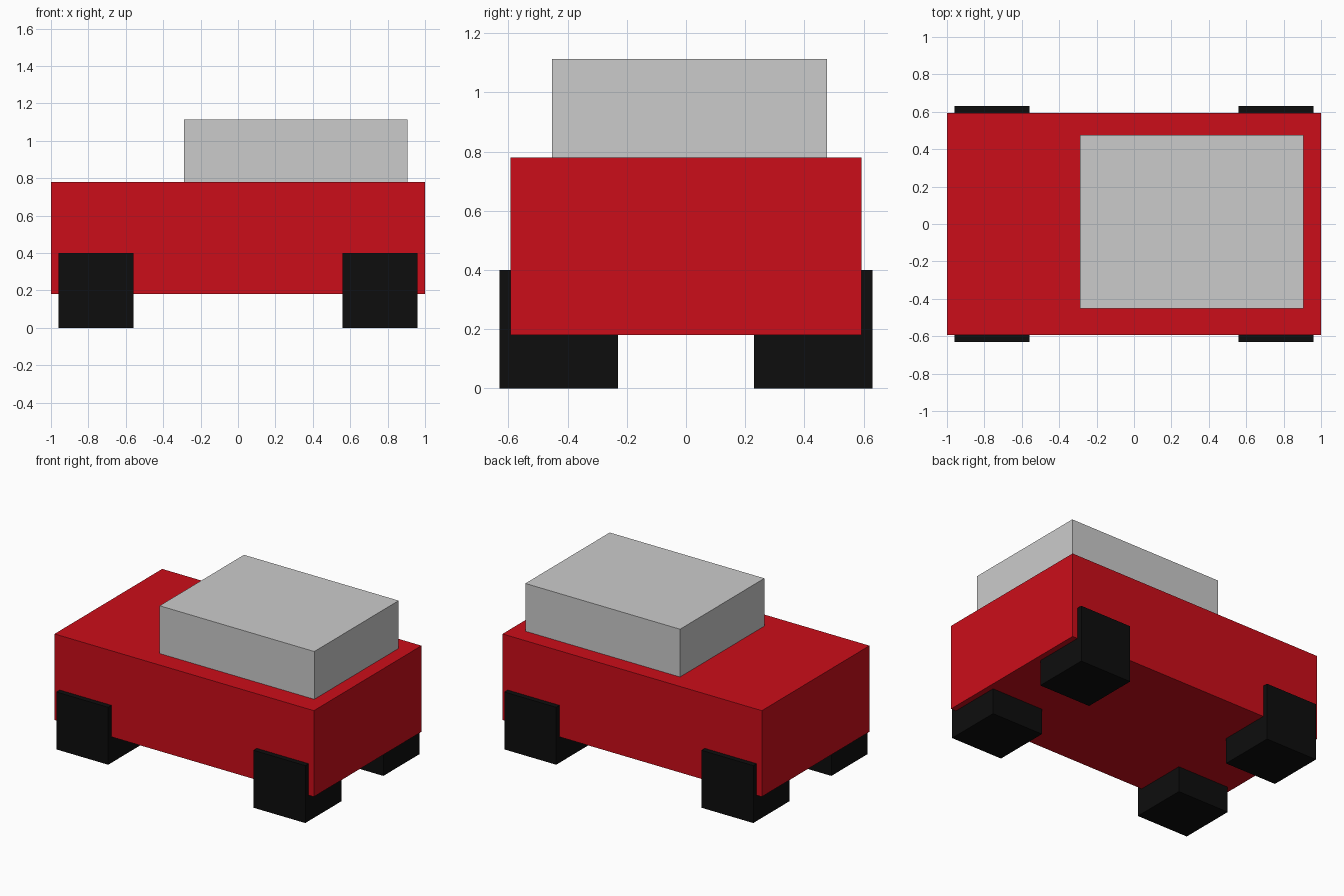
import bpy

if "Cube" in bpy.data.objects:
    bpy.data.objects.remove(bpy.data.objects["Cube"])


def material(name, rgb):
    mat = bpy.data.materials.new(name)
    mat.diffuse_color = (*rgb, 1)
    mat.use_nodes = True
    mat.node_tree.nodes["Principled BSDF"].inputs["Base Color"].default_value = mat.diffuse_color
    return mat


def box(name, low, high, mat=None):
    """Axis-aligned box between two corners."""
    centre = [(a + b) / 2 for a, b in zip(low, high)]
    bpy.ops.mesh.primitive_cube_add(size=1, location=centre)
    obj = bpy.context.object
    obj.name = name
    obj.scale = [b - a for a, b in zip(low, high)]
    bpy.ops.object.transform_apply(location=False, rotation=False, scale=True)
    if mat:
        obj.data.materials.append(mat)
    return obj


red = material("red_paint", (0.6, 0.004, 0.01))
black = material("black_rubber", (0.004, 0.004, 0.004))

# Car body and the slightly off-centre cabin on top
box("body", (-1, -0.593, 0.18), (1, 0.593, 0.78), red)
box("cabin", (-0.288, -0.452, 0.77), (0.905, 0.477, 1.113))

# Four block wheels, partly sunk into the body
WHEEL = 0.4
for x, end in ((-0.76, "left"), (0.76, "right")):
    for y, side in ((-0.43, "front"), (0.43, "back")):
        h = WHEEL / 2
        box(f"wheel_{side}_{end}", (x - h, y - h, 0), (x + h, y + h, WHEEL), black)
